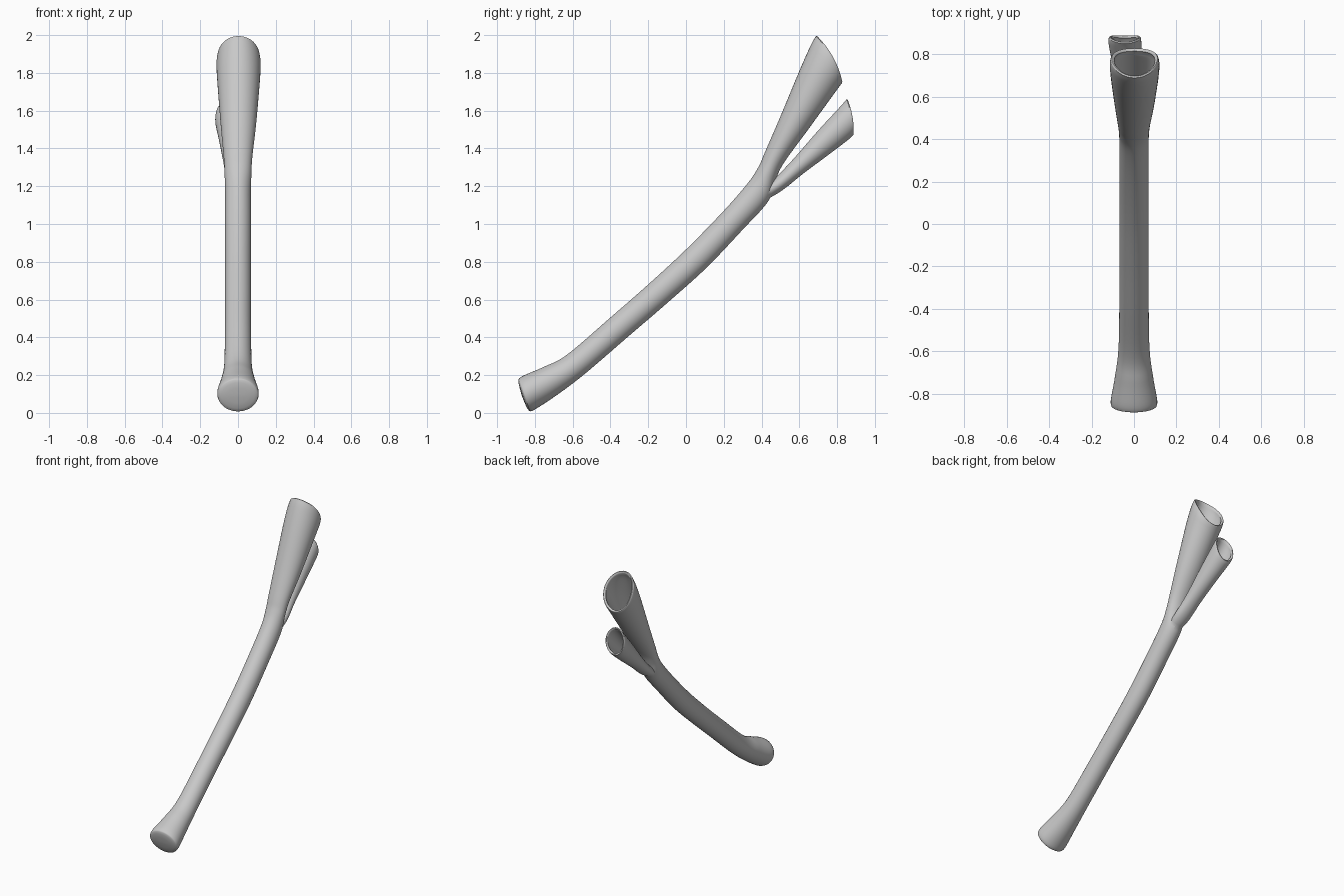
import bpy, bmesh, math
from mathutils import Vector

if "Cube" in bpy.data.objects:
    bpy.data.objects.remove(bpy.data.objects["Cube"])

SIDES = 40
STEPS = 6

grey = bpy.data.materials.new("light grey")
grey.diffuse_color = (0.58, 0.58, 0.58, 1)
grey.use_nodes = True
grey.node_tree.nodes["Principled BSDF"].inputs["Base Color"].default_value = grey.diffuse_color

# A station is one oval ring: upper (y, z), lower (y, z), centre x, half width,
# and how far its flanks bow along the tube (y, z)


def station(yu, zu, yl, zl, cx, hx, bow=0.0):
    return Vector((yu, zu, yl, zl, cx, hx, bow))


def smooth_path(pts):
    """Catmull-Rom interpolation through the stations."""
    out = []
    for i in range(len(pts) - 1):
        a, b = pts[max(i - 1, 0)], pts[i]
        c, d = pts[i + 1], pts[min(i + 2, len(pts) - 1)]
        for k in range(STEPS):
            t = k / STEPS
            out.append(0.5 * (2 * b + (c - a) * t + (2 * a - 5 * b + 4 * c - d) * t * t
                              + (3 * b - a - 3 * c + d) * t ** 3))
    return out + [pts[-1].copy()]


def inset(s, wall, shift=0.0):
    """Shrink a ring by a wall thickness and slide it along the tube."""
    chord = Vector((s[2] - s[0], s[3] - s[1]))
    d = chord.normalized()
    fwd = Vector((-d.y, d.x)) * shift
    return station(s[0] + d.x * wall + fwd.x, s[1] + d.y * wall + fwd.y,
                   s[2] - d.x * wall + fwd.x, s[3] - d.y * wall + fwd.y,
                   s[4], s[5] - wall, s[6])


def loft(name, rings):
    bm = bmesh.new()
    loops = []
    for s in rings:
        mid = Vector((s[4], (s[0] + s[2]) / 2, (s[1] + s[3]) / 2))
        half = Vector((0, (s[0] - s[2]) / 2, (s[1] - s[3]) / 2))
        fwd = Vector((0, half.z, -half.y)).normalized()
        loop = []
        for k in range(SIDES):
            a = 2 * math.pi * k / SIDES
            p = mid + half * math.cos(a) + fwd * s[6] * math.sin(a) ** 2
            p.x += s[5] * math.sin(a)
            loop.append(bm.verts.new(p))
        loops.append(loop)
    for a, b in zip(loops, loops[1:]):
        for k in range(SIDES):
            j = (k + 1) % SIDES
            bm.faces.new((a[k], a[j], b[j], b[k]))
    bm.faces.new(loops[0])
    bm.faces.new(loops[-1])
    bmesh.ops.recalc_face_normals(bm, faces=bm.faces)
    mesh = bpy.data.meshes.new(name)
    bm.to_mesh(mesh)
    bm.free()
    mesh.materials.append(grey)
    ob = bpy.data.objects.new(name, mesh)
    bpy.context.collection.objects.link(ob)
    return ob


def open_end(outer, wall, depth):
    """Rounded lip followed by the hollow inside of a flared mouth."""
    lip = outer[-1]
    rings = [inset(lip, wall * 0.3, 0.006), inset(lip, wall * 0.7, 0.005),
             inset(lip, wall, -0.003)]
    inner = [inset(s, wall) for s in reversed(outer[-depth:-2])]
    end = inner[-1]
    r = min(end[5], 0.06)
    return rings + inner + [inset(end, r * 0.3, -0.02), inset(end, r * 0.7, -0.035)]


# Stem with the large flared branch
stem = smooth_path([
    station(-0.885, 0.182, -0.826, 0.008, 0, 0.107),
    station(-0.855, 0.200, -0.797, 0.020, 0, 0.109),
    station(-0.75, 0.245, -0.69, 0.090, 0, 0.090),
    station(-0.63, 0.308, -0.54, 0.203, 0, 0.073),
    station(-0.40, 0.505, -0.305, 0.405, 0, 0.069),
    station(-0.20, 0.68, -0.105, 0.577, 0, 0.069),
    station(0.00, 0.865, 0.105, 0.765, 0, 0.069),
    station(0.20, 1.07, 0.30, 0.970, 0, 0.069),
    station(0.33, 1.22, 0.435, 1.120, 0, 0.069),
    station(0.385, 1.305, 0.475, 1.235, 0, 0.071),
    station(0.42, 1.385, 0.521, 1.328, 0, 0.076),
    station(0.50, 1.57, 0.64, 1.491, 0.002, 0.094),
    station(0.60, 1.81, 0.788, 1.695, 0.003, 0.113, 0.01),
    station(0.66, 1.945, 0.812, 1.728, 0.003, 0.117, 0.018),
    station(0.688, 1.995, 0.825, 1.745, 0.003, 0.113, 0.02),
])
# Slightly domed closed foot
foot = stem[0]
cap = [inset(foot, w, -s) for w, s in ((0.08, 0.014), (0.05, 0.012), (0.02, 0.009), (0.006, 0.004))]
trunk = loft("stem_and_large_branch", cap + stem + open_end(stem, 0.018, 21))

# Small side branch
small = smooth_path([
    station(0.36, 1.175, 0.40, 1.115, 0, 0.040),
    station(0.46, 1.235, 0.505, 1.175, -0.005, 0.056),
    station(0.56, 1.335, 0.625, 1.270, -0.016, 0.057),
    station(0.70, 1.495, 0.77, 1.378, -0.030, 0.068),
    station(0.82, 1.625, 0.86, 1.447, -0.042, 0.077, 0.005),
    station(0.85, 1.66, 0.882, 1.468, -0.043, 0.076, 0.01),
])
branch = loft("small_branch", small + open_end(small, 0.016, 17))

# Join both into one skin
mod = trunk.modifiers.new("join", "BOOLEAN")
mod.operation = "UNION"
mod.solver = "EXACT"
mod.object = branch
bpy.context.view_layer.objects.active = trunk
trunk.select_set(True)
bpy.ops.object.modifier_apply(modifier=mod.name)
bpy.data.objects.remove(branch)
bpy.ops.object.shade_smooth_by_angle(angle=math.radians(50))
